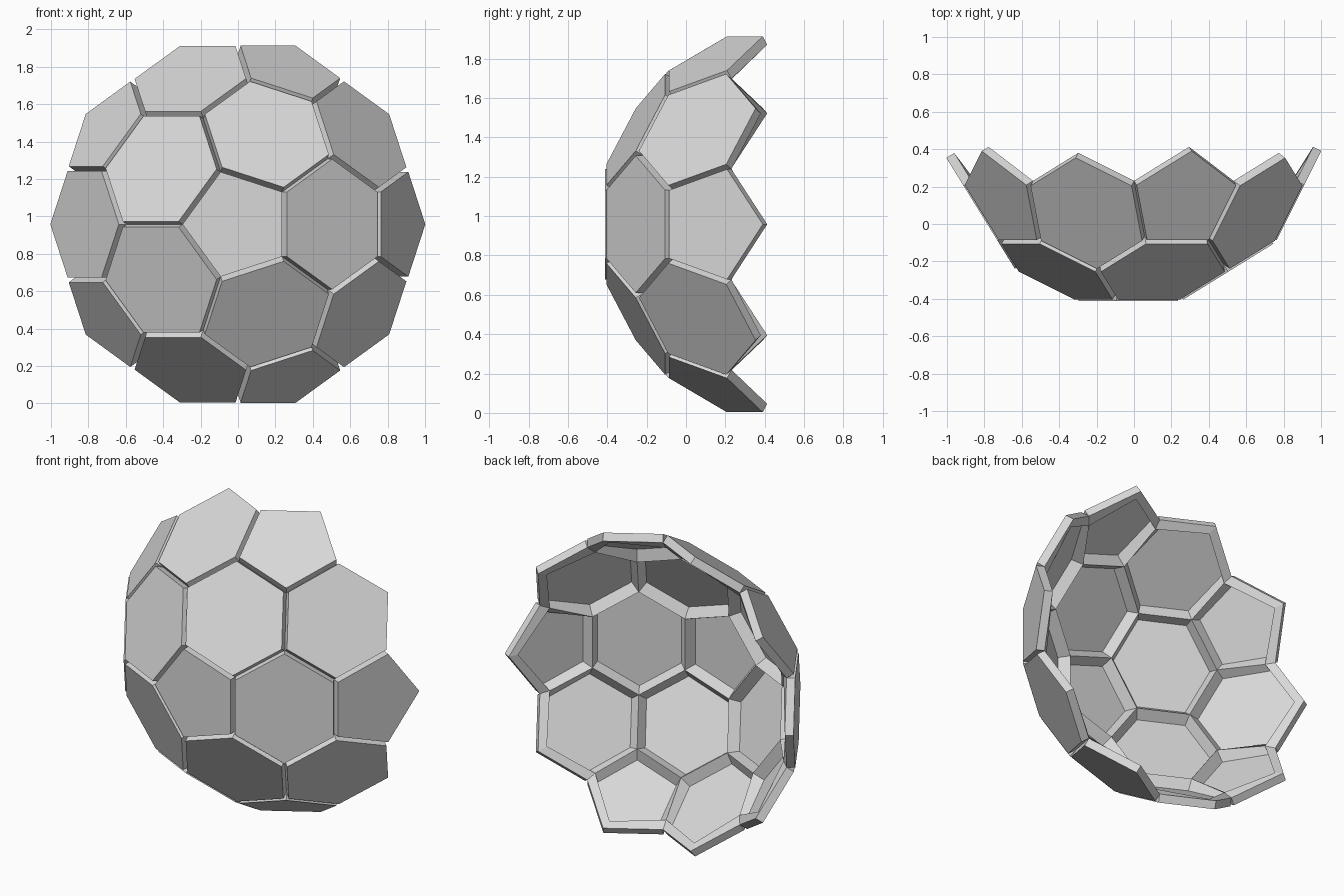
import bpy, bmesh, math
from mathutils import Vector

old = bpy.data.objects.get("Cube")
if old:
    bpy.data.objects.remove(old, do_unlink=True)

mat = bpy.data.materials.new("light_grey")
mat.use_nodes = True
grey = (0.69, 0.69, 0.69, 1)
mat.diffuse_color = grey
mat.node_tree.nodes["Principled BSDF"].inputs["Base Color"].default_value = grey

# Dome of raised pentagon and hexagon tiles, all facing away from one centre
CENTRE = Vector((-0.002, 0.563, 0.958))
PENT_DIST, HEX_DIST = 0.925, 0.912      # tile base planes
RAISE, THICKNESS = 0.05, 0.06
PENT_TILT = math.atan(2)                # front pentagon to next pentagon
HALF = PENT_TILT / 2

# Tile sizes follow from where neighbouring base planes meet
apothem = (HEX_DIST - PENT_DIST * math.cos(HALF)) / math.sin(HALF)
radius = apothem / math.cos(math.pi / 5)
side = apothem * math.tan(math.pi / 5)
hex_wide = (PENT_DIST - HEX_DIST * math.cos(HALF)) / math.sin(HALF)
hex_tall = HEX_DIST * math.tan(math.radians(20.905))

pentagon = [(radius * math.cos(math.tau * i / 5), radius * math.sin(math.tau * i / 5))
            for i in range(5)]
hexagon = [(hex_wide, -side), (hex_wide, side), (0, hex_tall),
           (-hex_wide, side), (-hex_wide, -side), (0, -hex_tall)]
hexagon_turned = [(-b, a) for a, b in hexagon]

bm = bmesh.new()


def tile(outline, dist, tilt, turn):
    """Raised tile: outer face and straight walls down to the shared base edges."""
    st, ct, cp, sp = math.sin(tilt), math.cos(tilt), math.cos(turn), math.sin(turn)
    n = Vector((st * cp, -ct, st * sp))
    u = Vector((ct * cp, st, ct * sp))
    w = n.cross(u)
    top, low = [[bm.verts.new(CENTRE + n * (dist + h) + u * a + w * b) for a, b in outline]
                for h in (RAISE, 0)]
    bm.faces.new(top)
    for i in range(len(outline)):
        j = (i + 1) % len(outline)
        bm.faces.new((top[i], low[i], low[j], top[j]))


# Front pentagon, then three rings of five tiles
tile(pentagon, PENT_DIST, 0, math.pi)
for k in range(5):
    turn = math.tau * k / 5
    tile(hexagon, HEX_DIST, HALF, turn)
    tile(pentagon, PENT_DIST, PENT_TILT, turn)
    tile(hexagon_turned, HEX_DIST, math.pi / 2 - HALF, turn + math.pi / 5)

# Join the tiles along their base edges
bmesh.ops.remove_doubles(bm, verts=bm.verts, dist=0.004)
mesh = bpy.data.meshes.new("tiled_dome")
bm.to_mesh(mesh)
bm.free()
mesh.materials.append(mat)
dome = bpy.data.objects.new("tiled_dome", mesh)
bpy.context.collection.objects.link(dome)

# Wall thickness, leaving recessed tile backs with ridges between them
shell = dome.modifiers.new("thickness", 'SOLIDIFY')
shell.thickness = THICKNESS
shell.offset = -1
